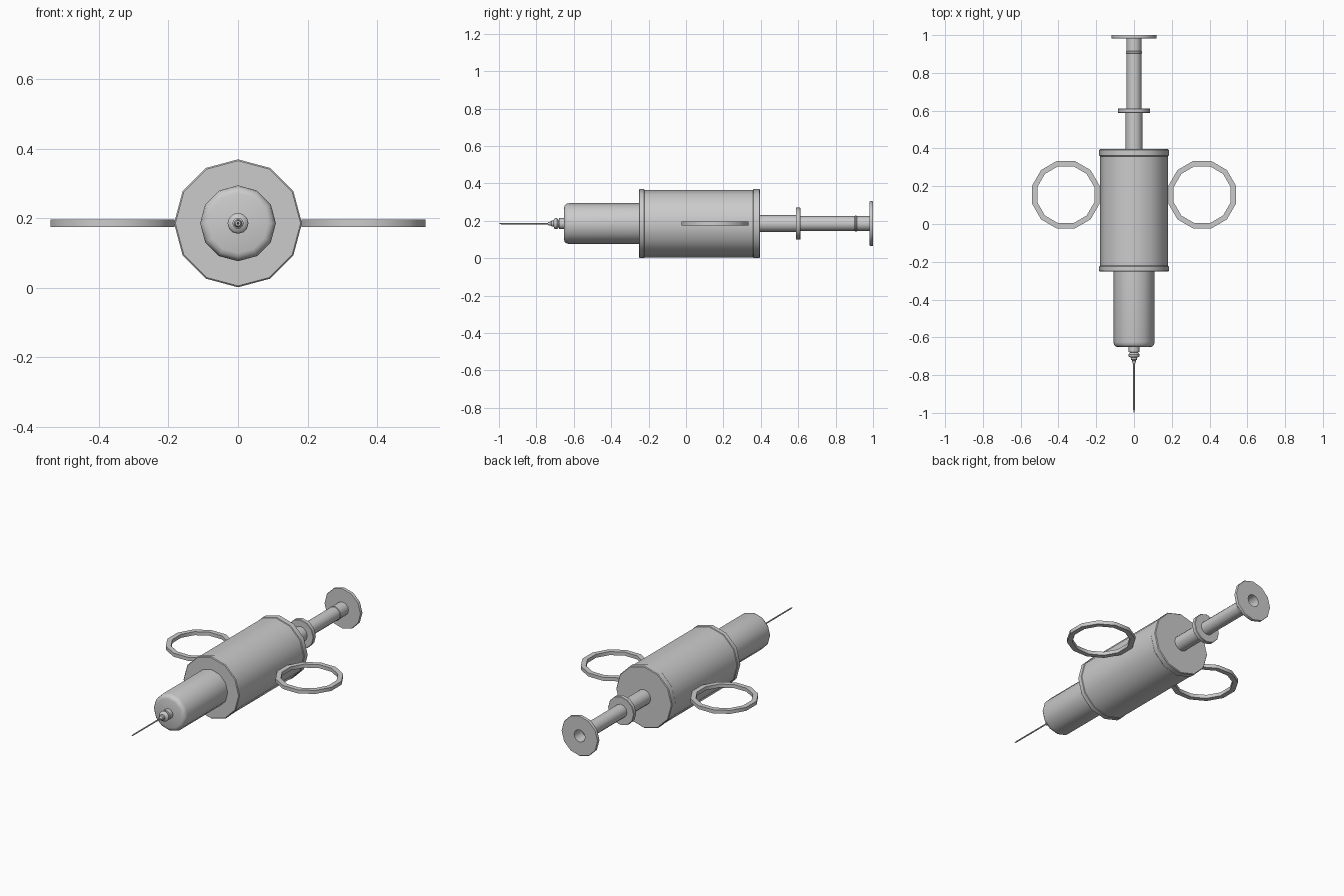
import bpy, bmesh, math

if "Cube" in bpy.data.objects:
    bpy.data.objects.remove(bpy.data.objects["Cube"])

ZC = 0.185   # height of the syringe axis


def finish(bm, name):
    bmesh.ops.recalc_face_normals(bm, faces=bm.faces[:])
    me = bpy.data.meshes.new(name)
    bm.to_mesh(me)
    bm.free()
    ob = bpy.data.objects.new(name, me)
    bpy.context.collection.objects.link(ob)
    bpy.ops.object.select_all(action='DESELECT')
    ob.select_set(True)
    bpy.context.view_layer.objects.active = ob
    bpy.ops.object.shade_smooth_by_angle(angle=math.radians(40))
    return ob


def lathe(name, profile, sides=12):
    """Turn (radius, y) points about the long axis, capping both ends."""
    bm = bmesh.new()
    loops = []
    for r, y in profile:
        loops.append([bm.verts.new((r * math.cos(2 * math.pi * i / sides), y,
                                    ZC + r * math.sin(2 * math.pi * i / sides)))
                      for i in range(sides)])
    for a, b in zip(loops, loops[1:]):
        for i in range(sides):
            j = (i + 1) % sides
            bm.faces.new((a[i], a[j], b[j], b[i]))
    bm.faces.new(loops[0])
    bm.faces.new(loops[-1])
    return finish(bm, name)


def finger_ring(name, cx, cy, outer, inner, height, sides=12):
    """Flat twelve-sided ring of rectangular section."""
    bm = bmesh.new()
    section = [(outer, -1), (outer, 1), (inner, 1), (inner, -1)]
    rows = []
    for i in range(sides):
        a = 2 * math.pi * (i + 0.5) / sides
        rows.append([bm.verts.new((cx + r * math.cos(a), cy + r * math.sin(a),
                                   ZC + s * height / 2)) for r, s in section])
    for i in range(sides):
        a, b = rows[i], rows[(i + 1) % sides]
        for k in range(4):
            m = (k + 1) % 4
            bm.faces.new((a[k], a[m], b[m], b[k]))
    return finish(bm, name)


# main barrel with a bevelled rim at each end
lathe("barrel", [(0.181, -0.222), (0.181, 0.358)])
for name, y0, y1 in (("front_rim", -0.252, -0.22), ("rear_rim", 0.358, 0.396)):
    b = 0.004
    lathe(name, [(0.184 - b, y0), (0.184, y0 + b), (0.184, y1 - b), (0.184 - b, y1)])

# front tube with a rounded nose
lathe("front_tube", [(0.086, -0.652), (0.098, -0.648), (0.106, -0.639),
                     (0.109, -0.625), (0.109, -0.24)])

# nozzle, collar and tapered needle hub
lathe("nozzle", [(0.008, -0.738), (0.011, -0.722), (0.016, -0.718), (0.016, -0.708),
                 (0.026, -0.704), (0.030, -0.698), (0.030, -0.690), (0.024, -0.684),
                 (0.020, -0.680), (0.029, -0.678), (0.029, -0.645)])
lathe("needle", [(0.001, -1.0), (0.004, -0.985), (0.004, -0.73)], 8)

# plunger: sleeve, stop disc, rod, small bead and hollow thumb disc
lathe("plunger_sleeve", [(0.045, 0.39), (0.045, 0.60)])
lathe("stop_disc", [(0.083, 0.587), (0.085, 0.589), (0.085, 0.610), (0.083, 0.612)])
lathe("rod_bead", [(0.038, 0.90), (0.043, 0.905), (0.043, 0.912), (0.038, 0.917)])
lathe("plunger_rod", [(0.040, 0.60), (0.040, 0.982), (0.118, 0.982), (0.120, 0.985),
                      (0.120, 0.997), (0.118, 1.0), (0.036, 1.0), (0.033, 0.93)])

# finger rings, one on each side
for side, sx in (("left", -1), ("right", 1)):
    finger_ring(side + "_finger_ring", sx * 0.361, 0.155, 0.185, 0.156, 0.021)
